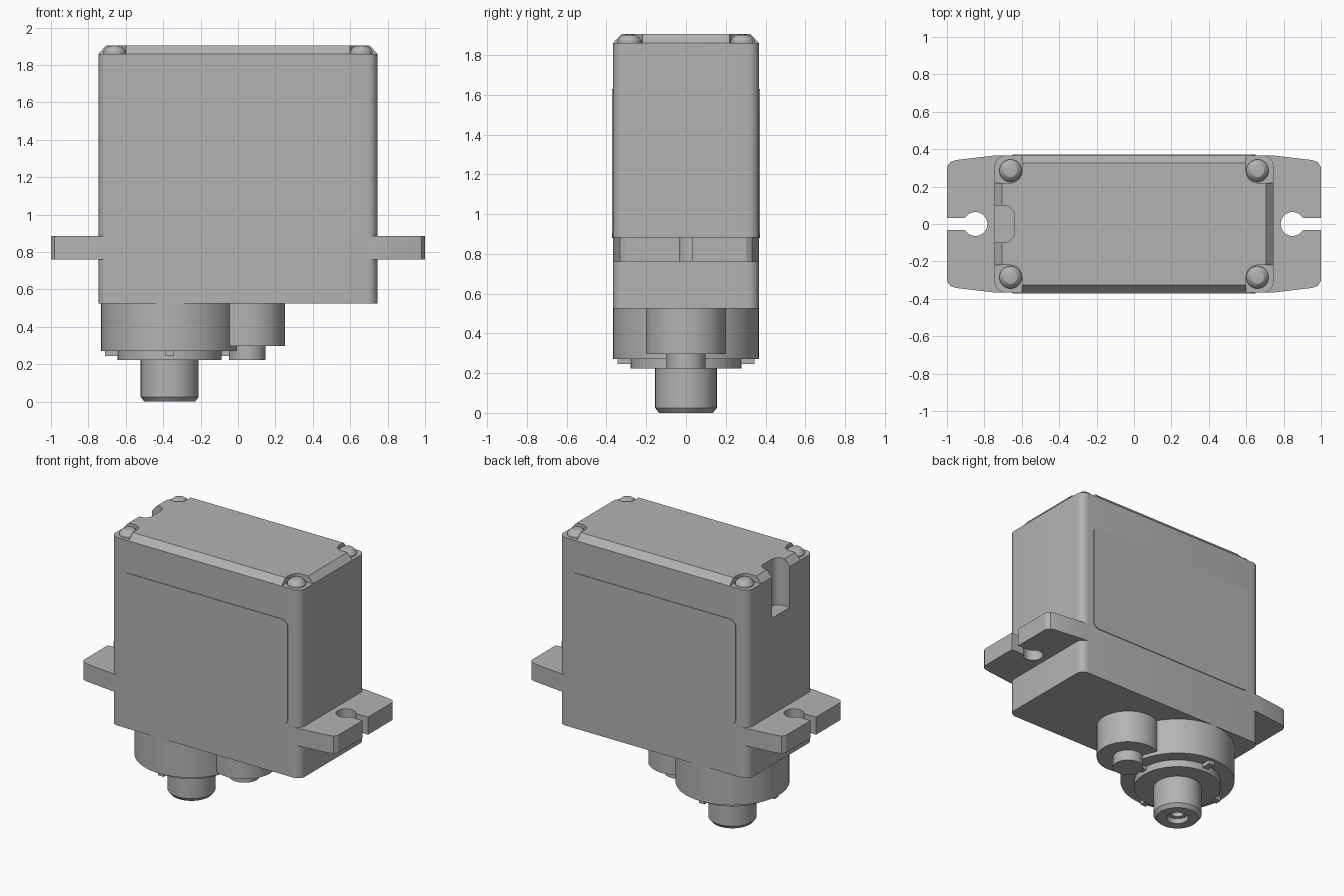
import bpy, bmesh, math
from mathutils import Vector

cube = bpy.data.objects.get("Cube")
if cube:
    bpy.data.objects.remove(cube, do_unlink=True)

grey = bpy.data.materials.new("plain grey")
grey.use_nodes = True
grey.diffuse_color = (0.45, 0.45, 0.45, 1)
grey.node_tree.nodes["Principled BSDF"].inputs["Base Color"].default_value = grey.diffuse_color


def finish(name, bm):
    bmesh.ops.recalc_face_normals(bm, faces=bm.faces)
    mesh = bpy.data.meshes.new(name)
    bm.to_mesh(mesh)
    bm.free()
    mesh.materials.append(grey)
    ob = bpy.data.objects.new(name, mesh)
    bpy.context.collection.objects.link(ob)
    smooth(ob)
    return ob


def smooth(ob):
    bpy.ops.object.select_all(action="DESELECT")
    ob.select_set(True)
    bpy.context.view_layer.objects.active = ob
    bpy.ops.object.shade_smooth_by_angle(angle=math.radians(30))


def rounded(x0, x1, y0, y1, r, steps=8):
    """Rectangle outline with rounded corners."""
    pts = []
    for i, (x, y) in enumerate([(x1 - r, y1 - r), (x0 + r, y1 - r), (x0 + r, y0 + r), (x1 - r, y0 + r)]):
        for k in range(steps + 1):
            a = math.pi / 2 * (i + k / steps)
            pts.append((x + r * math.cos(a), y + r * math.sin(a)))
    return pts


def prism(name, outline, low, high, axis="z"):
    """Extrude an outline along z, or along y with the outline in xz."""
    place = (lambda u, v, d: (u, v, d)) if axis == "z" else (lambda u, v, d: (u, d, v))
    bm = bmesh.new()
    rings = [[bm.verts.new(place(u, v, d)) for u, v in outline] for d in (low, high)]
    for ring in rings:
        bm.faces.new(ring)
    for i in range(len(outline)):
        j = (i + 1) % len(outline)
        bm.faces.new((rings[0][i], rings[0][j], rings[1][j], rings[1][i]))
    return finish(name, bm)


def lathe(name, profile, x, y=0, sides=48):
    """Spin a profile of (radius, height) round a vertical axis."""
    bm = bmesh.new()
    verts = [bm.verts.new((x + r, y, z)) for r, z in profile]
    edges = [bm.edges.new(pair) for pair in zip(verts, verts[1:])]
    bmesh.ops.spin(bm, geom=verts + edges, cent=(x, y, 0), axis=(0, 0, 1),
                   angle=math.tau, steps=sides)
    bmesh.ops.remove_doubles(bm, verts=bm.verts, dist=0.0005)
    return finish(name, bm)


def cut(ob, cutter):
    mod = ob.modifiers.new("cut", "BOOLEAN")
    mod.operation, mod.solver, mod.object = "DIFFERENCE", "EXACT", cutter
    bpy.context.view_layer.objects.active = ob
    bpy.ops.object.modifier_apply(modifier=mod.name)


W, D = 0.745, 0.367
BASE, RIM, TOP = 0.525, 1.86, 1.905

# Main case and chamfered lid
case = prism("case", rounded(-W, W, -D, D, 0.055), BASE, RIM)
lid = prism("lid", [(W, D), (-W, D), (-W, -D), (W, -D)], RIM, TOP)
for v in lid.data.vertices:
    if v.co.z > RIM + 0.01:
        v.co.x *= 0.705 / W
        v.co.y *= 0.325 / D

# Cable slot in one end, cut through the lid and part of the case
slot = prism("slot_cutter", rounded(-1, -0.64, -0.1, 0.1, 0.055), 1.57, 2)
cut(case, slot)
cut(lid, slot)
bpy.data.objects.remove(slot, do_unlink=True)

# Screw pockets in the lid corners, each with a domed screw
for sx in (-1, 1):
    for sy in (-1, 1):
        xs, ys = sorted((sx * 0.6, sx * 0.9)), sorted((sy * 0.22, sy * 0.5))
        pocket = prism("pocket_cutter", rounded(*xs, *ys, 0.06), RIM - 0.02, 2)
        cut(lid, pocket)
        bpy.data.objects.remove(pocket, do_unlink=True)
        lathe("lid_screw", [(0, RIM - 0.01), (0.06, RIM - 0.01), (0.06, 1.872), (0.05, 1.888),
                            (0.035, 1.9), (0, TOP)], sx * 0.66, sy * 0.285, 32)
smooth(case)
smooth(lid)

# Slightly raised panels on the long sides
for name, sy in (("front_panel", -1), ("back_panel", 1)):
    prism(name, rounded(-0.65, 0.65, 0.88, 1.63, 0.05), sy * (D - 0.01), sy * (D + 0.005), "y")

# Mounting ears with keyhole slots
hole_r, gap, hole_x = 0.064, 0.032, 0.848
start = math.asin(gap / hole_r)
upper = [(0.69, D), (0.74, D), (0.95, 0.342), (0.982, 0.332), (1, 0.305), (1, gap)]
arc = [start + (math.tau - 2 * start) * k / 28 for k in range(29)]
keyhole = [(hole_x + hole_r * math.cos(a), hole_r * math.sin(a)) for a in arc]
ear = upper + keyhole + [(x, -y) for x, y in reversed(upper)]
for name, sx in (("left_ear", 1), ("right_ear", -1)):
    prism(name, [(sx * x, y) for x, y in ear], 0.76, 0.885)

# Gear housings under the case
AXIS, IDLER = -0.365, 0.05
lathe("main_boss", [(0, BASE + 0.02), (D, BASE + 0.02), (D, 0.272), (0, 0.272)], AXIS, sides=64)
lathe("idler_boss", [(0, BASE + 0.02), (0.202, BASE + 0.02), (0.202, 0.297), (0, 0.297)], IDLER)
lathe("idler_pin", [(0, 0.31), (0.097, 0.31), (0.097, 0.222), (0, 0.222)], IDLER)
lathe("bearing_cap", [(0, 0.28), (0.278, 0.28), (0.278, 0.222), (0, 0.222)], AXIS, sides=64)

# Four small locating tabs around the cap
for k in range(4):
    along = Vector((math.cos(k * math.pi / 2), math.sin(k * math.pi / 2)))
    side = Vector((-along.y, along.x)) * 0.022
    corners = [along * 0.26 - side, along * 0.345 - side, along * 0.345 + side, along * 0.26 + side]
    prism("cap_tab", [(AXIS + c.x, c.y) for c in corners], 0.245, 0.28)

# Output shaft with chamfered end and stepped bore
lathe("output_shaft", [(0, 0.23), (0.155, 0.23), (0.155, 0.025), (0.135, 0), (0.07, 0),
                       (0.07, 0.035), (0.042, 0.035), (0.042, 0.18), (0, 0.18)], AXIS)
